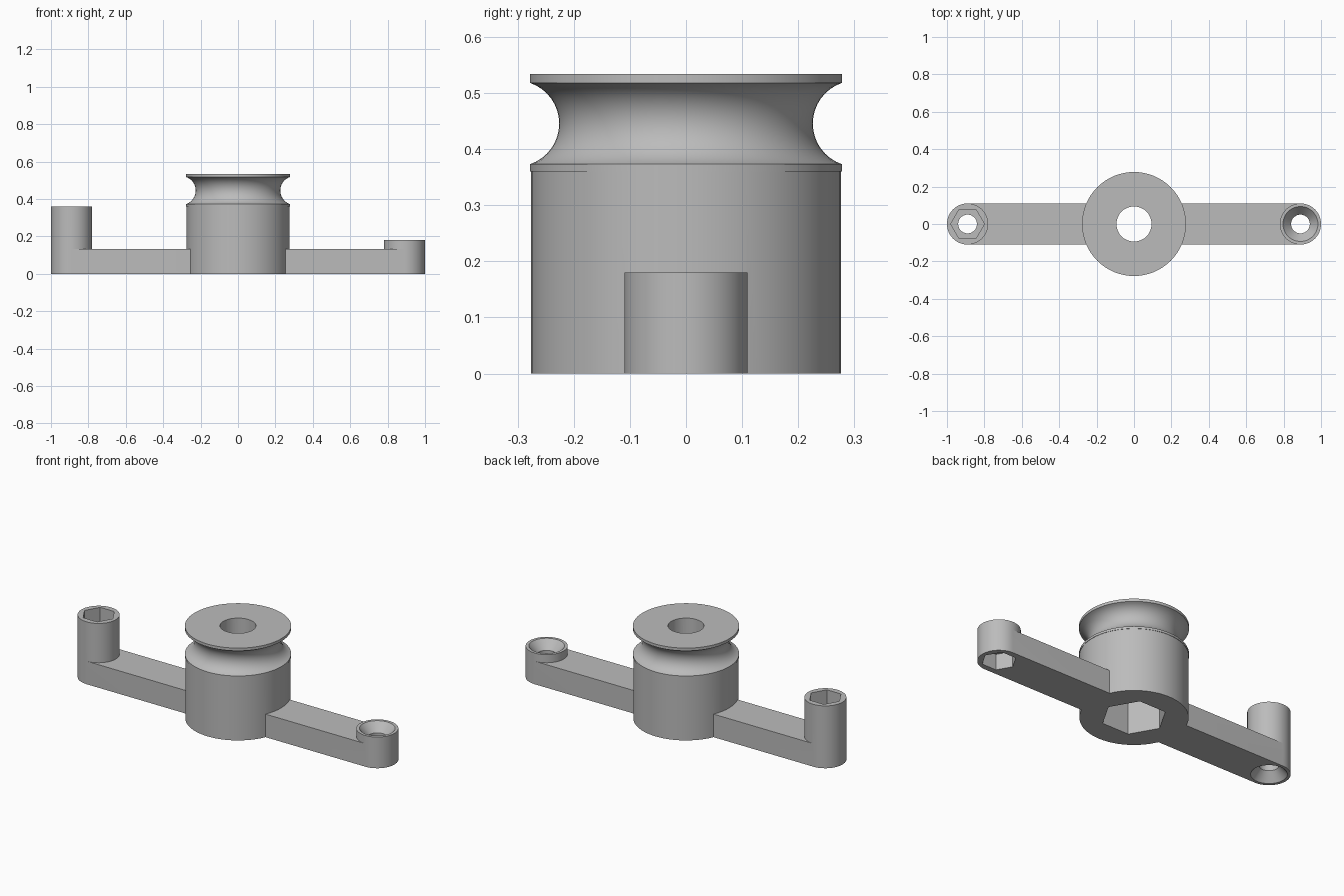
import bpy, bmesh, math
from mathutils import Matrix

cube = bpy.data.objects.get("Cube")
if cube:
    bpy.data.objects.remove(cube, do_unlink=True)

grey = bpy.data.materials.new("plain_grey")
grey.use_nodes = True
colour = (0.5, 0.5, 0.5, 1)
grey.diffuse_color = colour
grey.node_tree.nodes["Principled BSDF"].inputs["Base Color"].default_value = colour


def finish(name, bm):
    bmesh.ops.recalc_face_normals(bm, faces=bm.faces)
    mesh = bpy.data.meshes.new(name)
    bm.to_mesh(mesh)
    bm.free()
    mesh.materials.append(grey)
    obj = bpy.data.objects.new(name, mesh)
    bpy.context.collection.objects.link(obj)
    return obj


def prism(name, x, z0, z1, r0, r1=None, sides=48):
    """Upright cylinder, cone or hexagon with a corner on the x axis."""
    bm = bmesh.new()
    bmesh.ops.create_cone(bm, cap_ends=True, segments=sides, radius1=r0,
                          radius2=r0 if r1 is None else r1, depth=z1 - z0)
    # Put one corner exactly on +x
    first = next(iter(bm.verts)).co
    turn = Matrix.Rotation(-math.atan2(first.y, first.x), 4, 'Z')
    bmesh.ops.transform(bm, matrix=Matrix.Translation((x, 0, (z0 + z1) / 2)) @ turn,
                        verts=bm.verts)
    return finish(name, bm)


def box(name, x0, x1, half_width, height):
    bm = bmesh.new()
    bmesh.ops.create_cube(bm, size=1)
    for v in bm.verts:
        v.co = (x0 if v.co.x < 0 else x1, v.co.y * 2 * half_width,
                (v.co.z + 0.5) * height)
    return finish(name, bm)


def lathe(name, profile, steps=64):
    bm = bmesh.new()
    verts = [bm.verts.new((r, 0, z)) for r, z in profile]
    edges = [bm.edges.new(pair) for pair in zip(verts, verts[1:])]
    bmesh.ops.spin(bm, geom=verts + edges, cent=(0, 0, 0), axis=(0, 0, 1),
                   angle=2 * math.pi, steps=steps)
    bmesh.ops.remove_doubles(bm, verts=bm.verts, dist=1e-5)
    return finish(name, bm)


def combine(body, tool, operation):
    tool.hide_render = True
    mod = body.modifiers.new(operation.lower(), 'BOOLEAN')
    mod.operation = operation
    mod.solver = 'EXACT'
    mod.object = tool
    bpy.context.view_layer.objects.active = body
    bpy.ops.object.modifier_apply(modifier=mod.name)
    bpy.data.objects.remove(tool, do_unlink=True)


HUB_R, RIM_R, TOP = 0.276, 0.278, 0.534
POST_X, POST_R, BORE_R, NUT_R = 0.89, 0.11, 0.05, 0.09
TALL, SHORT, ARM_H = 0.36, 0.18, 0.133

# Hub with a round rope groove below the top flange
groove_low, groove_high, groove_in = 0.373, 0.518, 0.226
half = (groove_high - groove_low) / 2
sag = RIM_R - groove_in
arc_r = (half ** 2 + sag ** 2) / (2 * sag)
sweep = math.asin(half / arc_r)
groove = []
for i in range(17):
    a = sweep * (i / 8 - 1)
    groove.append((groove_in + arc_r * (1 - math.cos(a)),
                   groove_low + half + arc_r * math.sin(a)))
body = lathe("pulley_arm", [(0, 0), (HUB_R, 0), (HUB_R, TALL), (RIM_R, TALL)]
             + groove + [(RIM_R, TOP), (0, TOP)])

# Cross arm and the two end posts
combine(body, box("arm", -POST_X, POST_X, POST_R, ARM_H), 'UNION')
combine(body, prism("tall_post", -POST_X, 0, TALL, POST_R), 'UNION')
combine(body, prism("short_post", POST_X, 0, SHORT, POST_R), 'UNION')

# Axle bore with a hexagonal bolt pocket underneath
combine(body, prism("axle_bore", 0, -0.1, TOP + 0.1, 0.094), 'DIFFERENCE')
combine(body, prism("bolt_pocket", 0, -0.1, 0.25, 0.168, sides=6), 'DIFFERENCE')

# Screw bores through both posts
for x in (-POST_X, POST_X):
    combine(body, prism("screw_bore", x, -0.1, TALL + 0.1, BORE_R), 'DIFFERENCE')

# Tall post: nut pocket on top, countersink underneath
combine(body, prism("nut_pocket", -POST_X, TALL - 0.1, TALL + 0.1, NUT_R, sides=6),
        'DIFFERENCE')
combine(body, prism("countersink", -POST_X, -0.01, 0.05, 0.102, BORE_R), 'DIFFERENCE')

# Short post: countersink on top, nut pocket underneath
combine(body, prism("countersink", POST_X, SHORT - 0.05, SHORT + 0.01, BORE_R, 0.102),
        'DIFFERENCE')
combine(body, prism("nut_pocket", POST_X, -0.1, 0.09, NUT_R, sides=6), 'DIFFERENCE')

# Smooth the round walls, keep the edges sharp
bpy.ops.object.select_all(action='DESELECT')
body.select_set(True)
bpy.context.view_layer.objects.active = body
bpy.ops.object.shade_smooth_by_angle(angle=math.radians(30))
